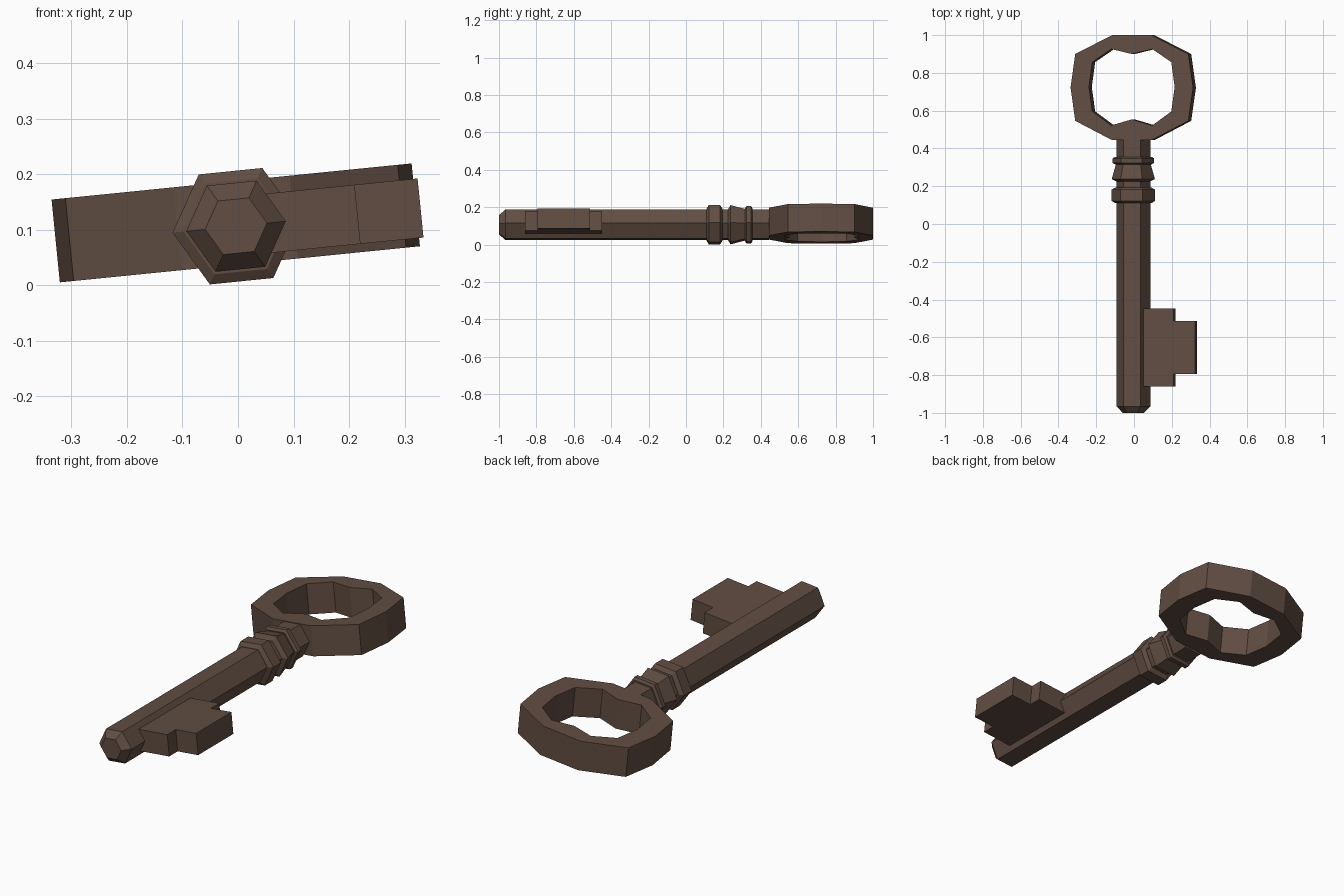
import bpy, bmesh
from math import cos, sin, pi
from mathutils import Matrix

if "Cube" in bpy.data.objects:
    bpy.data.objects.remove(bpy.data.objects["Cube"])

# The whole key lies slightly rolled about its long axis
PLACE = Matrix.Translation((-0.0035, 0, 0.106)) @ Matrix.Rotation(-0.1, 4, 'Y')

mat = bpy.data.materials.new("dark_bronze")
mat.diffuse_color = (0.12, 0.075, 0.055, 1)
mat.use_nodes = True
mat.node_tree.nodes["Principled BSDF"].inputs["Base Color"].default_value = mat.diffuse_color


def finish(name, bm):
    bmesh.ops.recalc_face_normals(bm, faces=bm.faces)
    me = bpy.data.meshes.new(name)
    bm.to_mesh(me)
    bm.free()
    me.materials.append(mat)
    ob = bpy.data.objects.new(name, me)
    ob.matrix_world = PLACE
    bpy.context.collection.objects.link(ob)


def loft(bm, rings, closed=False):
    """Skin a list of point rings; cap the ends unless closed."""
    vs = [[bm.verts.new(p) for p in r] for r in rings]
    n = len(vs[0])
    pairs = list(zip(vs, vs[1:])) + ([(vs[-1], vs[0])] if closed else [])
    for a, b in pairs:
        for i in range(n):
            j = (i + 1) % n
            bm.faces.new((a[i], a[j], b[j], b[i]))
    if not closed:
        bm.faces.new(vs[0])
        bm.faces.new(vs[-1])


def hex_turned(name, profile):
    """Six-sided turned part along y from (y, radius) pairs."""
    bm = bmesh.new()
    loft(bm, [[(r * cos(k * pi / 3), y, r * sin(k * pi / 3)) for k in range(6)]
              for y, r in profile])
    finish(name, bm)


# Shaft and its collars
hex_turned("shaft", [(-1, 0.056), (-0.965, 0.09), (0.445, 0.09)])
hex_turned("lower_collar", [(0.11, 0.095), (0.122, 0.115), (0.182, 0.115), (0.194, 0.095)])
hex_turned("flared_collar", [(0.225, 0.09), (0.238, 0.115), (0.315, 0.093)])
hex_turned("upper_collar", [(0.316, 0.098), (0.324, 0.111), (0.347, 0.111), (0.355, 0.098)])


# Bow: ten-sided outside, notched opening
def mirrored(half):
    return half + [(-x, y) for x, y in half[-2:0:-1]]


outer = mirrored([(0, 1), (0.105, 1), (0.301, 0.9), (0.326, 0.722),
                  (0.301, 0.546), (0.105, 0.444), (0, 0.444)])
inner = mirrored([(0, 0.9), (0.109, 0.926), (0.21, 0.857), (0.228, 0.725),
                  (0.21, 0.596), (0.109, 0.522), (0, 0.554)])
low, high = -0.069, 0.081
bm = bmesh.new()
loft(bm, [[(x, y, z) for x, y in ring] for ring, z in
          ((outer, low), (outer, high), (inner, high), (inner, low))], closed=True)
bmesh.ops.dissolve_limit(bm, angle_limit=0.001, verts=bm.verts, edges=bm.edges)
finish("bow", bm)

# Stepped bit
bit = [(0.04, -0.86), (0.22, -0.86), (0.22, -0.793), (0.334, -0.793),
       (0.334, -0.514), (0.22, -0.514), (0.22, -0.448), (0.04, -0.448)]
bm = bmesh.new()
loft(bm, [[(x, y, z) for x, y in bit] for z in (-0.054, 0.053)])
finish("bit", bm)
